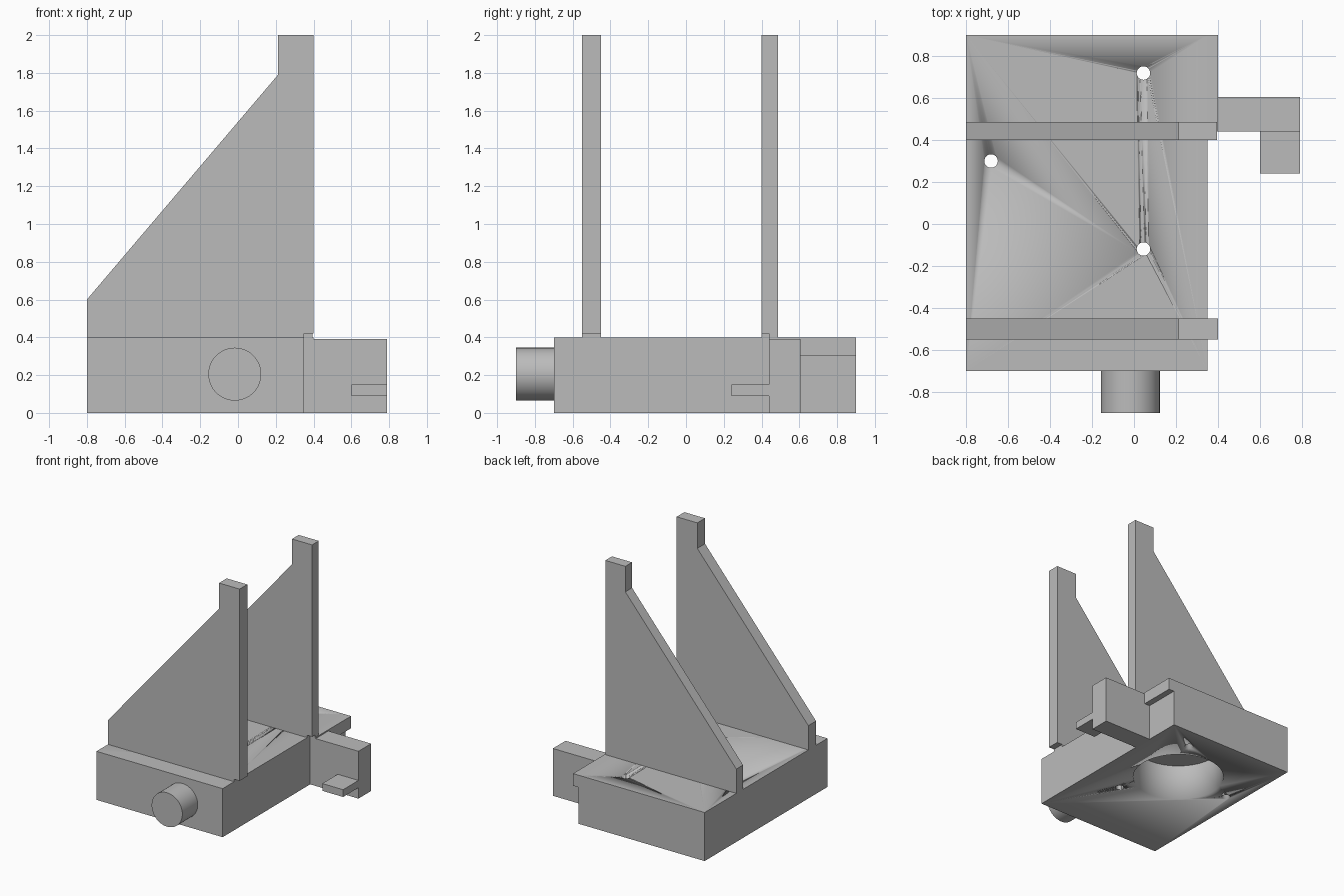
import bpy, math
from mathutils import Vector

cube = bpy.data.objects.get("Cube")
if cube:
    bpy.data.objects.remove(cube, do_unlink=True)

GREY = (0.5, 0.5, 0.5, 1.0)
grey = bpy.data.materials.new("plain_grey")
grey.use_nodes = True
grey.diffuse_color = GREY
grey.node_tree.nodes["Principled BSDF"].inputs["Base Color"].default_value = GREY


def prism(name, profile, y0, y1):
    """Extrude an x-z outline from y0 to y1."""
    n = len(profile)
    verts = [(x, y, z) for y in (y0, y1) for x, z in profile]
    faces = [list(range(n)), list(range(2 * n - 1, n - 1, -1))]
    faces += [[(i + 1) % n, i, n + i, n + (i + 1) % n] for i in range(n)]
    mesh = bpy.data.meshes.new(name)
    mesh.from_pydata(verts, [], faces)
    # recalculate normals outward
    import bmesh
    bm = bmesh.new()
    bm.from_mesh(mesh)
    bmesh.ops.recalc_face_normals(bm, faces=bm.faces)
    bm.to_mesh(mesh)
    bm.free()
    mesh.materials.append(grey)
    obj = bpy.data.objects.new(name, mesh)
    bpy.context.collection.objects.link(obj)
    return obj


def box(name, x, y, z):
    outline = [(x[0], z[0]), (x[1], z[0]), (x[1], z[1]), (x[0], z[1])]
    return prism(name, outline, *y)


def cylinder(name, radius, start, end):
    a, b = Vector(start), Vector(end)
    axis = b - a
    bpy.ops.mesh.primitive_cylinder_add(
        vertices=64, radius=radius, depth=axis.length, location=(a + b) / 2,
        rotation=axis.to_track_quat("Z", "Y").to_euler())
    obj = bpy.context.object
    obj.name = name
    obj.data.materials.append(grey)
    bpy.ops.object.shade_smooth_by_angle(angle=math.radians(30))
    return obj


def cut(target, cutter):
    mod = target.modifiers.new("cut_" + cutter.name, "BOOLEAN")
    mod.operation = "DIFFERENCE"
    mod.solver = "EXACT"
    mod.object = cutter
    cutter.hide_render = True
    cutter.hide_viewport = True


# Base block with blind bore underneath and three through holes around it
base = box("base_block", (-0.8, 0.35), (-0.7, 0.9), (0, 0.4))
BORE = Vector((-0.197, 0.3))
cut(base, cylinder("bore_cutter", 0.35, (*BORE, -0.2), (*BORE, 0.3)))
for i in range(3):
    a = math.radians(60 + 120 * i)
    x, y = BORE + 0.484 * Vector((math.cos(a), math.sin(a)))
    cut(base, cylinder(f"screw_hole_cutter_{i}", 0.032, (x, y, -0.2), (x, y, 0.6)))
bpy.context.view_layer.objects.active = base
for obj in bpy.context.selected_objects:
    obj.select_set(False)
base.select_set(True)
bpy.ops.object.shade_smooth_by_angle(angle=math.radians(30))

# Rear lip along the left edge
box("rear_lip", (0.35, 0.4), (0.44, 0.9), (0.3, 0.4))

# Two sloped uprights
for name, right, y0, y1 in (("front_upright", 0.4, -0.55, -0.45),
                            ("rear_upright", 0.395, 0.4, 0.487)):
    prism(name, [(-0.8, 0.4), (-0.8, 0.6), (0.212, 1.79), (0.212, 2.0),
                 (right, 2.0), (right, 0.42), (0.35, 0.42), (0.35, 0.4)], y0, y1)
box("rear_upright_foot", (0.35, 0.395), (0.44, 0.487), (0.4, 0.42))

# Side arm and its small forward tab
box("side_arm", (0.35, 0.79), (0.44, 0.605), (0, 0.39))
box("arm_tab", (0.6, 0.79), (0.24, 0.44), (0.09, 0.15))

# Round knob on the front
cylinder("front_knob", 0.14, (-0.017, -0.7, 0.205), (-0.017, -0.9, 0.205))
